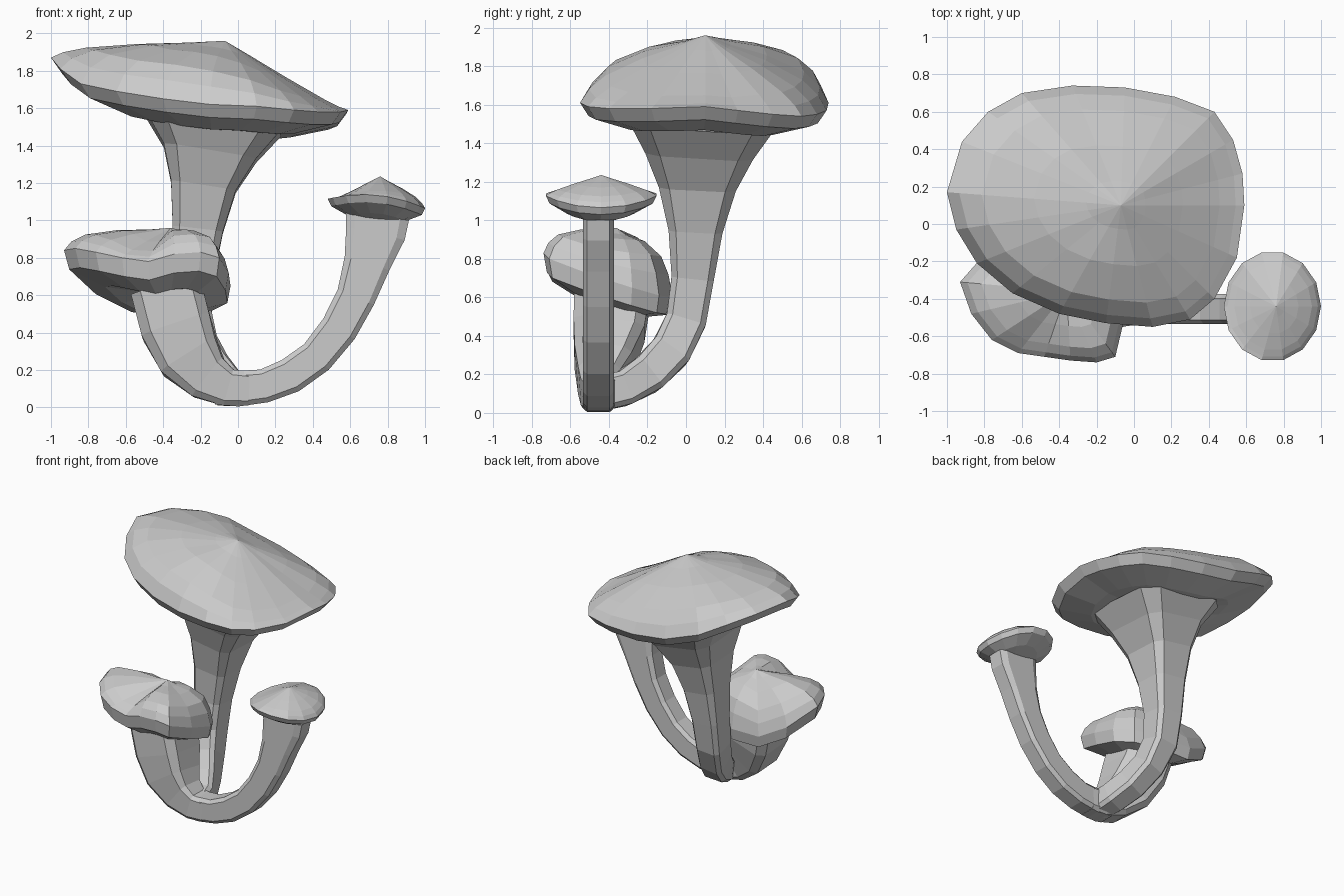
import bpy, bmesh, math
from mathutils import Vector


def skin(name, rings, start, end):
    """Join equal-length rings and close both ends with a fan to a point."""
    bm = bmesh.new()
    rows = [[bm.verts.new(p) for p in r] for r in rings]
    n = len(rows[0])
    a, b = bm.verts.new(start), bm.verts.new(end)
    for i in range(n):
        j = (i + 1) % n
        bm.faces.new((a, rows[0][i], rows[0][j]))
        for lo, hi in zip(rows, rows[1:]):
            bm.faces.new((lo[i], hi[i], hi[j], lo[j]))
        bm.faces.new((b, rows[-1][j], rows[-1][i]))
    bmesh.ops.recalc_face_normals(bm, faces=bm.faces)
    me = bpy.data.meshes.new(name)
    bm.to_mesh(me)
    bm.free()
    ob = bpy.data.objects.new(name, me)
    bpy.context.collection.objects.link(ob)
    return ob


def cap(name, rim, peak, under, drops):
    """rim rows: x, y, z, bulge of the dome towards that point."""
    peak, under = Vector(peak), Vector(under)
    rings = []
    for t, w in ((.2, .25), (.5, .8), (.8, 1), (.93, .65), (1, 0)):
        rings.append([peak.lerp(Vector(r[:3]), t) + Vector((0, 0, r[3] * w)) for r in rim])
    for t, d in drops:
        rings.append([under.lerp(Vector(r[:3]), t) - Vector((0, 0, d)) for r in rim])
    return skin(name, rings, peak, under)


def stem(name, path, side):
    """path rows: x, y, z, half width along side, half width across it."""
    pts = [Vector(p[:3]) for p in path]
    k = .72
    section = ((1, -k), (1, k), (k, 1), (-k, 1), (-1, k), (-1, -k), (-k, -1), (k, -1))
    rings = []
    for i, p in enumerate(path):
        t = (pts[min(i + 1, len(pts) - 1)] - pts[max(i - 1, 0)]).normalized()
        s = Vector(side)
        s = (s - t * s.dot(t)).normalized()
        n = t.cross(s)
        rings.append([pts[i] + s * (u * p[3]) + n * (v * p[4]) for u, v in section])
    return skin(name, rings, pts[0], pts[-1])


# Large tilted cap
cap("large_cap", [
    (.59, .10, 1.59, -.015), (.58, .27, 1.57, -.01), (.53, .45, 1.55, .02),
    (.43, .60, 1.54, .04), (.22, .68, 1.55, .06), (-.05, .73, 1.57, .08),
    (-.33, .74, 1.61, .09), (-.60, .70, 1.70, .09), (-.78, .60, 1.79, .06),
    (-.92, .44, 1.85, .035), (-1.0, .17, 1.87, .035), (-.95, -.03, 1.81, .07),
    (-.84, -.21, 1.73, .11), (-.65, -.37, 1.69, .11), (-.40, -.48, 1.65, .12),
    (-.15, -.53, 1.62, .11), (.10, -.55, 1.61, .07), (.30, -.51, 1.59, .03),
    (.43, -.40, 1.58, .01), (.55, -.18, 1.58, -.01)],
    (-.07, .10, 1.96), (-.13, .08, 1.48), ((.93, .06), (.62, .08)))

# Small cap on the right
small = []
for i in range(14):
    c, s = math.cos(math.tau * i / 14), math.sin(math.tau * i / 14)
    small.append((.74 + .26 * c, -.44 + .295 * s, 1.135 - .045 * c * c - .025 * c,
                  .005 + .02 * c))
cap("small_cap", small, (.76, -.44, 1.235), (.745, -.45, .98), ((.93, .03), (.6, .035)))

# Wavy cap on the left
cap("wavy_cap", [
    (-.05, -.50, .72, .09), (-.04, -.28, .65, .12), (-.12, -.14, .61, .14),
    (-.35, -.07, .60, .14), (-.58, -.07, .60, .10), (-.78, -.14, .70, .10),
    (-.93, -.31, .84, .06), (-.87, -.48, .85, .05), (-.76, -.62, .83, .04),
    (-.62, -.69, .80, .01), (-.48, -.71, .78, .02), (-.34, -.73, .82, .07),
    (-.20, -.74, .83, .07), (-.10, -.71, .80, .08)],
    (-.36, -.36, .96), (-.38, -.38, .60), ((.95, .09), (.6, .10)))

# Tall stem, leaning back from the base and flaring under the large cap
stem("large_stem", [
    (-.05, -.45, .10, .08, .09), (-.08, -.33, .125, .09, .09), (-.14, -.20, .20, .09, .10),
    (-.20, -.08, .32, .09, .105), (-.24, .00, .48, .10, .105), (-.24, .035, .70, .11, .11),
    (-.215, .05, .95, .135, .14), (-.185, .06, 1.18, .175, .20),
    (-.15, .07, 1.36, .25, .28), (-.13, .08, 1.51, .36, .37)], (1, 0, 0))

# Curved stem sweeping up to the right
stem("small_stem", [
    (-.12, -.455, .105, .08, .09), (.00, -.455, .10, .08, .095), (.14, -.455, .115, .08, .09),
    (.28, -.455, .17, .08, .095), (.42, -.455, .27, .08, .095), (.54, -.455, .42, .08, .10),
    (.63, -.455, .59, .08, .105), (.69, -.455, .77, .08, .125),
    (.735, -.455, .93, .08, .16), (.745, -.455, 1.02, .08, .17)], (0, 1, 0))

# Thick short stem on the left
stem("wavy_stem", [
    (.06, -.455, .10, .08, .09), (-.05, -.455, .105, .09, .10), (-.16, -.45, .16, .11, .13),
    (-.26, -.43, .27, .15, .17), (-.33, -.40, .43, .185, .19),
    (-.385, -.38, .64, .20, .19)], (0, 1, 0))
